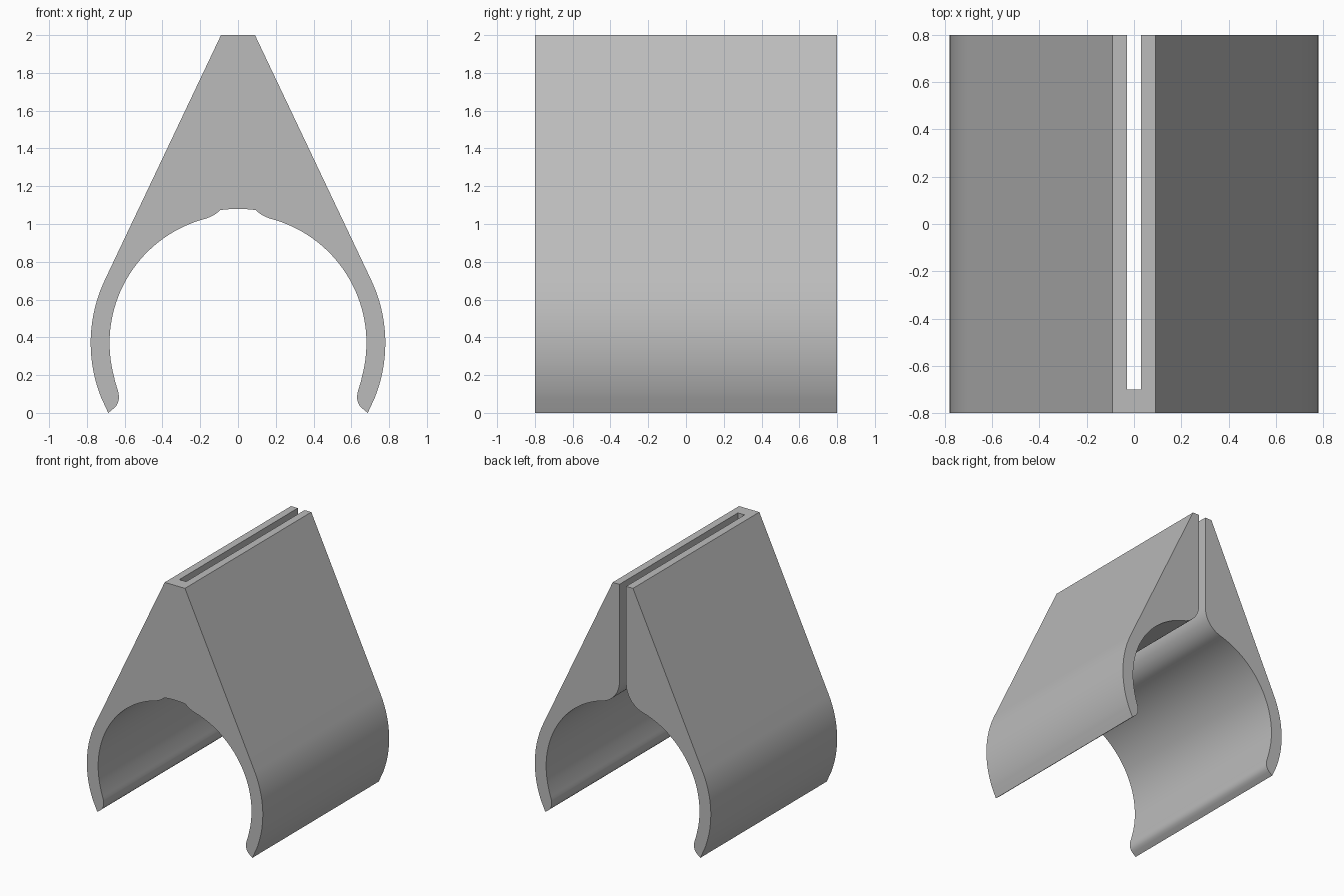
import bpy, bmesh
from math import cos, sin, radians, sqrt, atan2, degrees, acos

cube = bpy.data.objects.get("Cube")
if cube:
    bpy.data.objects.remove(cube, do_unlink=True)

# Main dimensions
CZ, R_IN, R_OUT, R_WEB = 0.37, 0.68, 0.78, 0.71   # clip circle centre height and radii
TOP, TOP_W, SLOT, FILLET = 2.0, 0.09, 0.03, 0.2
FRONT, WEB_BACK, BACK = -0.8, -0.7, 0.8


def arc(cx, cz, r, a0, a1, n):
    steps = [radians(a0 + (a1 - a0) * i / n) for i in range(n + 1)]
    return [(cx + r * cos(a), cz + r * sin(a)) for a in steps]


def mirror(points):
    return [(-x, z) for x, z in reversed(points)]


# Outer side: sloped flank tangent to the clip arm, ending in a flat foot
rise = TOP - CZ
tangent = degrees(atan2(rise, TOP_W) - acos(R_OUT / sqrt(rise ** 2 + TOP_W ** 2)))
outer = [(TOP_W, TOP)] + arc(0, CZ, R_OUT, tangent, -21.8, 20)

# Rounded gripping lip at the foot
lip = [(0.687, 0), (0.656, 0.025), (0.644, 0.038), (0.636, 0.053), (0.631, 0.072),
       (0.631, 0.092), (0.634, 0.112), (0.641, 0.135), (0.65, 0.165)]

# Bore, then the fillet that turns up into the slot
fx = SLOT + FILLET
fz = CZ + sqrt((R_IN + FILLET) ** 2 - fx ** 2)
touch = degrees(atan2(fz - CZ, fx))
meet = -133.4                                     # where the web arch meets the fillet
bore = arc(0, CZ, R_IN, -14, touch, 36)
fillet_low = arc(fx, fz, FILLET, touch - 180, meet, 6)
fillet_high = arc(fx, fz, FILLET, meet, -180, 10)
arm = outer + lip + bore + fillet_low[1:]
slot_wall = fillet_high + [(SLOT, TOP)]
px, pz = fillet_low[-1]
half = degrees(atan2(px, pz - CZ))
arch = [(px, pz)] + arc(0, CZ, R_WEB, 90 - half, 90 + half, 8)[1:-1] + [(-px, pz)]

bm = bmesh.new()


def walls(chain, *ys):
    for y0, y1 in zip(ys, ys[1:]):
        for a, b in zip(chain, chain[1:]):
            corners = [(a, y0), (b, y0), (b, y1), (a, y1)]
            bm.faces.new([bm.verts.new((p[0], y, p[1])) for p, y in corners])


def cap(outline, y):
    bm.faces.new([bm.verts.new((x, y, z)) for x, z in outline])


# Both arms, slot walls and top strips
rim = [(SLOT, TOP), (TOP_W, TOP)]
for side in (list, mirror):
    walls(side(arm), FRONT, WEB_BACK, BACK)
    walls(side(rim), FRONT, WEB_BACK, BACK)
    walls(side(slot_wall), WEB_BACK, BACK)
    cap(side(arm + slot_wall[1:]), BACK)

# Front web closing the slot
walls(arch, FRONT, WEB_BACK)
walls([(-SLOT, TOP), (SLOT, TOP)], FRONT, WEB_BACK)
cap(arch + mirror(slot_wall)[::-1][1:] + slot_wall[::-1][:-1], WEB_BACK)
cap(rim[:1] + arm + arch[1:-1] + mirror(arm) + mirror(rim)[1:], FRONT)

bmesh.ops.remove_doubles(bm, verts=bm.verts, dist=0.0005)
bmesh.ops.recalc_face_normals(bm, faces=bm.faces)
# Triangulate the concave end faces
bmesh.ops.triangulate(bm, faces=[f for f in bm.faces if len(f.verts) > 4])
mesh = bpy.data.meshes.new("clip_body")
bm.to_mesh(mesh)
bm.free()
clip = bpy.data.objects.new("clip_body", mesh)
bpy.context.collection.objects.link(clip)

# Plain grey material
grey = bpy.data.materials.new("plain_grey")
grey.use_nodes = True
colour = (0.5, 0.5, 0.5, 1)
grey.diffuse_color = colour
grey.node_tree.nodes["Principled BSDF"].inputs["Base Color"].default_value = colour
mesh.materials.append(grey)

bpy.ops.object.select_all(action="DESELECT")
clip.select_set(True)
bpy.context.view_layer.objects.active = clip
bpy.ops.object.shade_smooth_by_angle(angle=radians(30))
